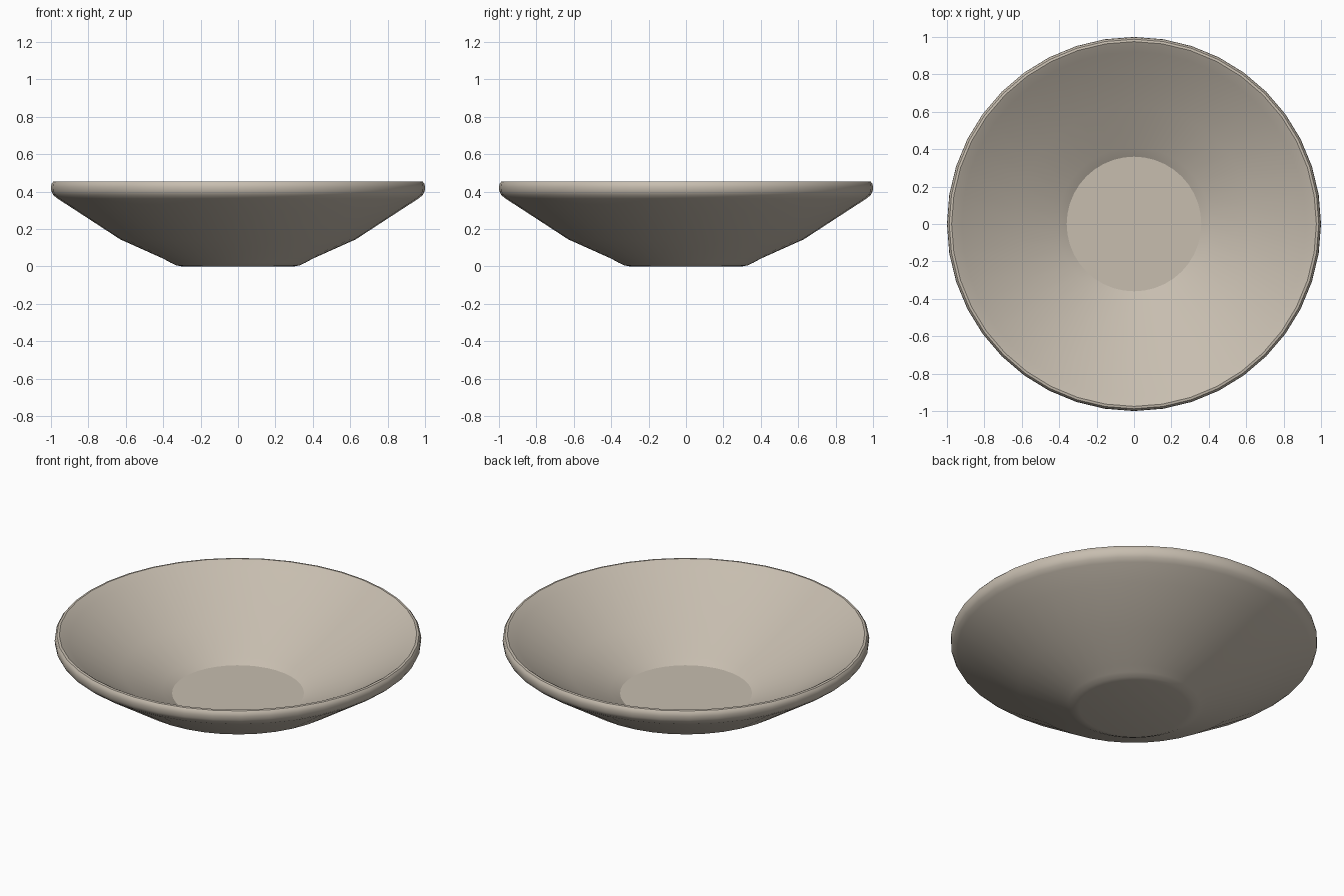
import bpy, bmesh, math
from mathutils import Matrix

cube = bpy.data.objects.get("Cube")
if cube:
    bpy.data.objects.remove(cube, do_unlink=True)

SEGMENTS = 40

# Cross-section (radius, height): underside, outer wall, rounded lip, inner wall, floor
profile = [
    (0, 0), (0.30, 0), (0.33, 0.006), (0.36, 0.02), (0.40, 0.042),
    (0.63, 0.145), (0.86, 0.295), (0.965, 0.363), (0.988, 0.382), (0.998, 0.402),
    (1.0, 0.425), (0.997, 0.442), (0.988, 0.453), (0.975, 0.455), (0.962, 0.448),
    (0.92, 0.42), (0.63, 0.235), (0.41, 0.13), (0.36, 0.10), (0, 0.10),
]

# Warm grey clay
clay = bpy.data.materials.new("warm_clay")
clay.use_nodes = True
colour = (0.57, 0.51, 0.43, 1)
clay.diffuse_color = colour
bsdf = next(n for n in clay.node_tree.nodes if n.type == 'BSDF_PRINCIPLED')
bsdf.inputs["Base Color"].default_value = colour

# Dish: lathe the cross-section around z
bm = bmesh.new()
verts = [bm.verts.new((r, 0, z)) for r, z in profile]
edges = [bm.edges.new(pair) for pair in zip(verts, verts[1:])]
bmesh.ops.spin(bm, geom=verts + edges, cent=(0, 0, 0), axis=(0, 0, 1),
               angle=math.tau, steps=SEGMENTS, use_merge=False)
bmesh.ops.remove_doubles(bm, verts=bm.verts, dist=0.0005)
bmesh.ops.recalc_face_normals(bm, faces=bm.faces)
mesh = bpy.data.meshes.new("dish")
bm.to_mesh(mesh)
bm.free()
mesh.materials.append(clay)

dish = bpy.data.objects.new("dish", mesh)
bpy.context.collection.objects.link(dish)
bpy.ops.object.select_all(action='DESELECT')
dish.select_set(True)
bpy.context.view_layer.objects.active = dish
bpy.ops.object.shade_smooth_by_angle(angle=math.radians(30))
